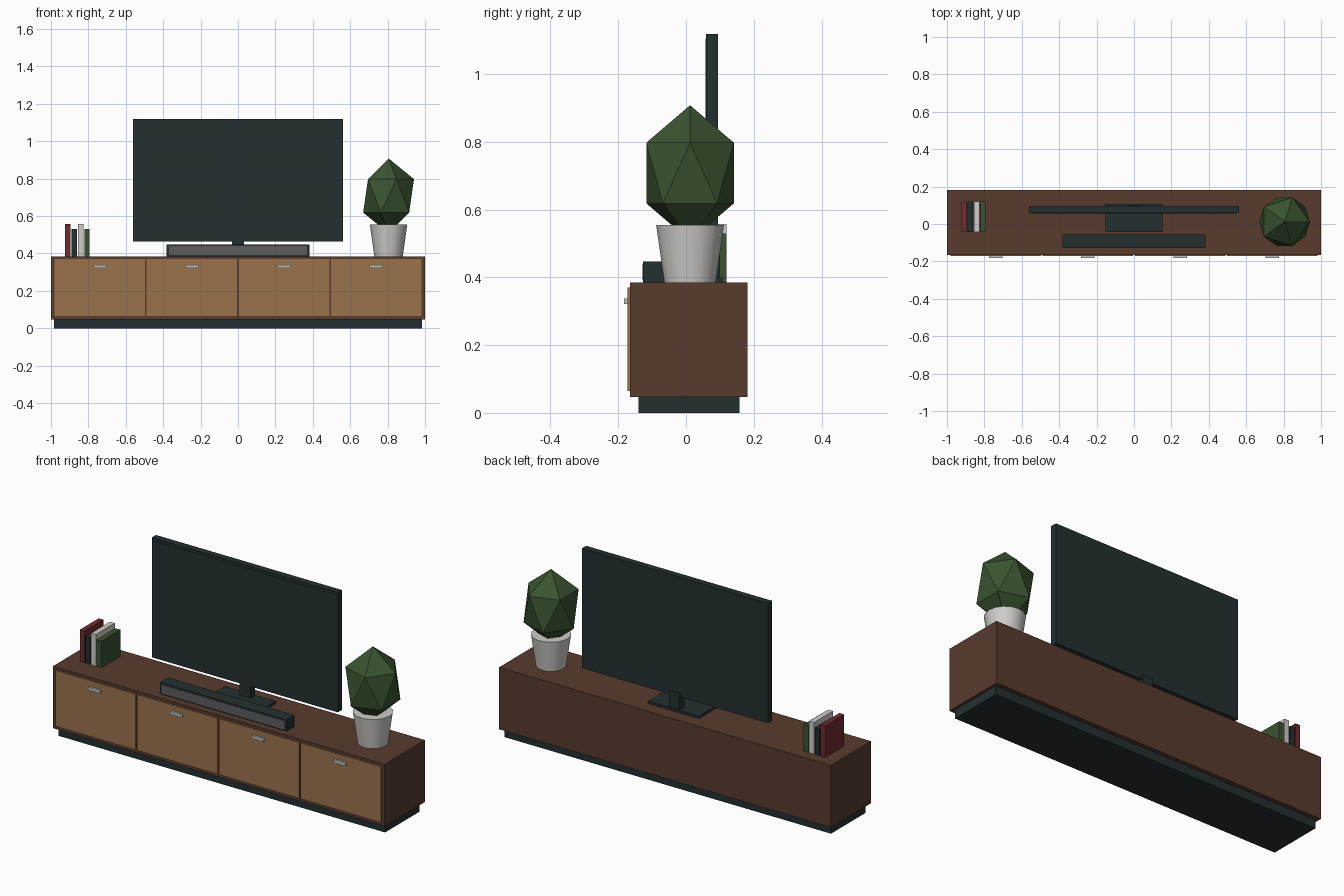
import bpy

if "Cube" in bpy.data.objects:
    bpy.data.objects.remove(bpy.data.objects["Cube"], do_unlink=True)


def make_material(name, rgb):
    mat = bpy.data.materials.new(name)
    mat.use_nodes = True
    mat.diffuse_color = (*rgb, 1)
    mat.node_tree.nodes["Principled BSDF"].inputs["Base Color"].default_value = (*rgb, 1)
    return mat


walnut = make_material("dark walnut", (0.098, 0.043, 0.027))
oak = make_material("warm oak", (0.33, 0.17, 0.075))
charcoal = make_material("charcoal", (0.018, 0.029, 0.031))
grey = make_material("grille grey", (0.11, 0.11, 0.115))
steel = make_material("brushed steel", (0.56, 0.56, 0.55))
white = make_material("off white", (0.62, 0.61, 0.58))
green = make_material("leaf green", (0.042, 0.088, 0.03))
red = make_material("book red", (0.16, 0.025, 0.03))


def box(name, mat, x, y, z):
    """Box spanning the (low, high) pairs x, y and z."""
    bpy.ops.mesh.primitive_cube_add(size=1)
    ob = bpy.context.object
    ob.name = name
    spans = (x, y, z)
    ob.location = [(a + b) / 2 for a, b in spans]
    ob.scale = [b - a for a, b in spans]
    bpy.ops.object.transform_apply(location=False, rotation=False, scale=True)
    ob.data.materials.append(mat)
    return ob


# Cabinet
FRONT, TOP = -0.165, 0.385
box("plinth", charcoal, (-0.985, 0.985), (-0.14, 0.158), (0, 0.047))
box("cabinet_body", walnut, (-1, 1), (FRONT, 0.181), (0.047, TOP))

# Doors with a small pull each
PITCH = 0.493
for i in range(4):
    cx = (i - 1.5) * PITCH
    box(f"door_{i + 1}", oak, (cx - 0.242, cx + 0.242), (-0.172, FRONT), (0.065, 0.37))
    box(f"handle_{i + 1}", steel, (cx - 0.036, cx + 0.036), (-0.183, -0.172), (0.322, 0.338))

# Television
box("tv_base", charcoal, (-0.153, 0.153), (-0.042, 0.107), (TOP, 0.399))
box("tv_neck", charcoal, (-0.032, 0.032), (0.06, 0.1), (0.399, 0.487))
box("tv_body", charcoal, (-0.561, 0.561), (0.059, 0.095), (0.465, 1.118))
box("tv_screen", charcoal, (-0.548, 0.548), (0.057, 0.059), (0.479, 1.104))

# Soundbar
box("soundbar", charcoal, (-0.382, 0.382), (-0.127, -0.057), (TOP, 0.447))
box("soundbar_grille", grey, (-0.37, 0.37), (-0.129, -0.127), (0.392, 0.439))

# Row of books
books = [("red", red, 0.557), ("dark", charcoal, 0.53),
         ("white", white, 0.557), ("green", green, 0.53)]
for i, (label, mat, height) in enumerate(books):
    left = -0.924 + i * 0.034
    box(f"{label}_book", mat, (left, left + 0.029), (-0.043, 0.12), (TOP, height))

# Potted plant
PLANT = (0.805, 0.012)
bpy.ops.mesh.primitive_cone_add(vertices=16, radius1=0.076, radius2=0.1, depth=0.17,
                                location=(*PLANT, TOP + 0.085))
pot = bpy.context.object
pot.name = "plant_pot"
pot.data.materials.append(white)
bpy.ops.object.shade_smooth_by_angle()

bpy.ops.mesh.primitive_ico_sphere_add(subdivisions=1, radius=1, location=(*PLANT, 0.708))
foliage = bpy.context.object
foliage.name = "foliage"
foliage.scale = (0.152, 0.152, 0.2)
bpy.ops.object.transform_apply(location=False, rotation=False, scale=True)
foliage.data.materials.append(green)
